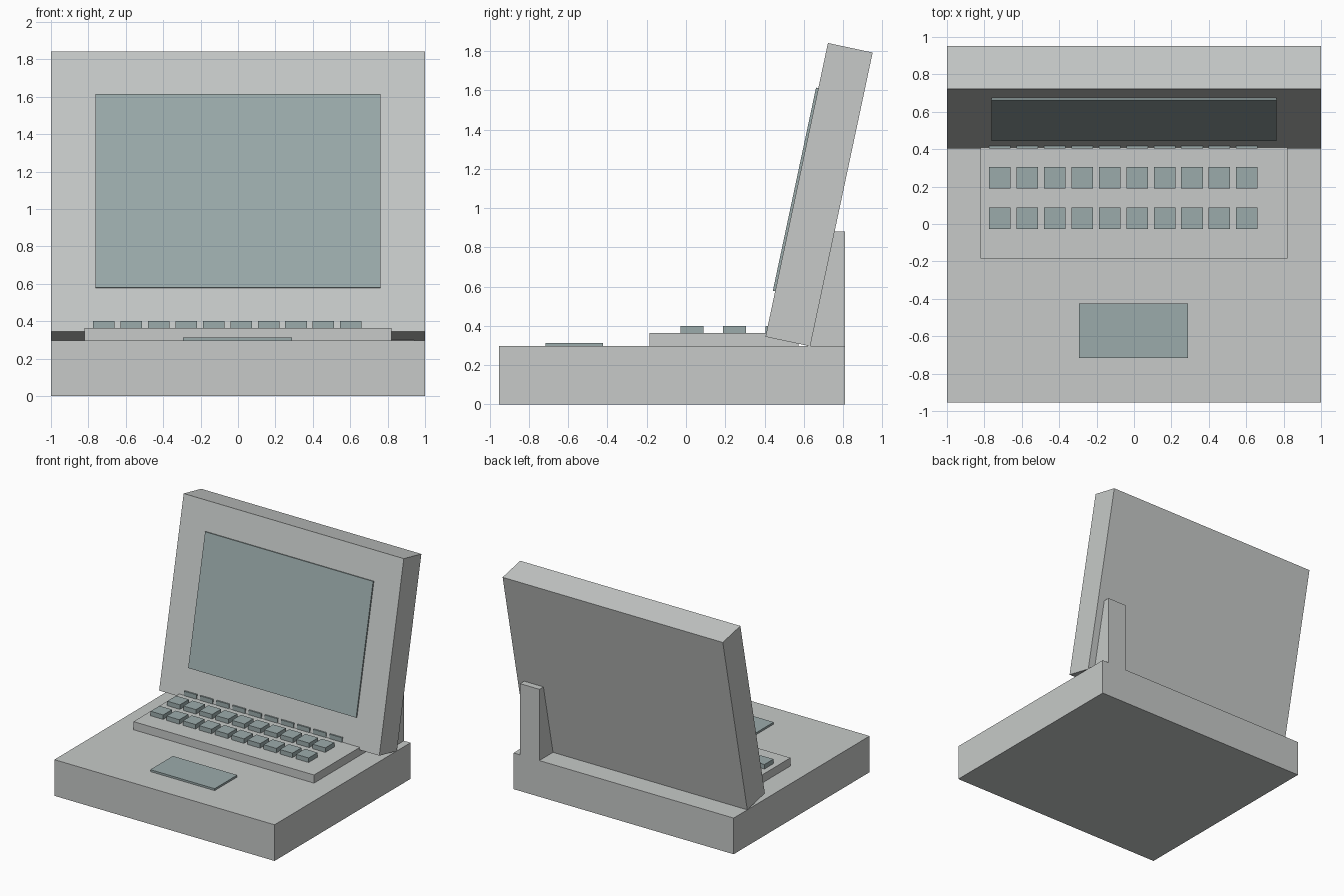
import bpy
import bmesh
import math
from mathutils import Matrix, Vector

if "Cube" in bpy.data.objects:
    bpy.data.objects.remove(bpy.data.objects["Cube"])


def material(name, rgb):
    m = bpy.data.materials.new(name)
    m.diffuse_color = (*rgb, 1)
    m.use_nodes = True
    m.node_tree.nodes["Principled BSDF"].inputs["Base Color"].default_value = m.diffuse_color
    return m


GREY = material("light grey", (0.57, 0.59, 0.58))
TEAL = material("grey teal", (0.33, 0.41, 0.41))


def add_box(bm, lo, hi):
    lo, hi = Vector(lo), Vector(hi)
    mat = Matrix.Translation((lo + hi) / 2) @ Matrix.Diagonal((*(hi - lo), 1))
    bmesh.ops.create_cube(bm, size=1, matrix=mat)


def make(name, boxes, mat):
    bm = bmesh.new()
    for lo, hi in boxes:
        add_box(bm, lo, hi)
    mesh = bpy.data.meshes.new(name)
    bm.to_mesh(mesh)
    bm.free()
    mesh.materials.append(mat)
    ob = bpy.data.objects.new(name, mesh)
    bpy.context.collection.objects.link(ob)
    return ob


# Base slab, raised keyboard tray and trackpad
make("base", [((-1, -0.954, 0), (1, 0.81, 0.297))], GREY)
make("keyboard_tray", [((-0.82, -0.185, 0.297), (0.82, 0.572, 0.364))], GREY)
make("trackpad", [((-0.295, -0.717, 0.297), (0.29, -0.424, 0.313))], TEAL)

# Keys: three rows of ten, the last row runs under the lid
keys = []
for row in range(3):
    for col in range(10):
        x, y = -0.775 + col * 0.1468, -0.028 + row * 0.2165
        keys.append(((x, y, 0.364), (x + 0.115, y + 0.116, 0.401)))
make("keys", keys, TEAL)

# Single hinge post behind the lid
make("hinge_post", [((0.765, 0.62, 0.297), (0.94, 0.81, 0.882))], GREY)

# Lid and screen, built upright then tilted back about the lower front edge
lid = make("lid", [((-1, 0, 0), (1, 0.233, 1.53))], GREY)
screen = make("screen", [((-0.763, -0.012, 0.237), (0.763, 0.01, 1.295))], TEAL)
for ob in (lid, screen):
    ob.location = (0, 0.405, 0.345)
    ob.rotation_euler = (-math.radians(12), 0, 0)
